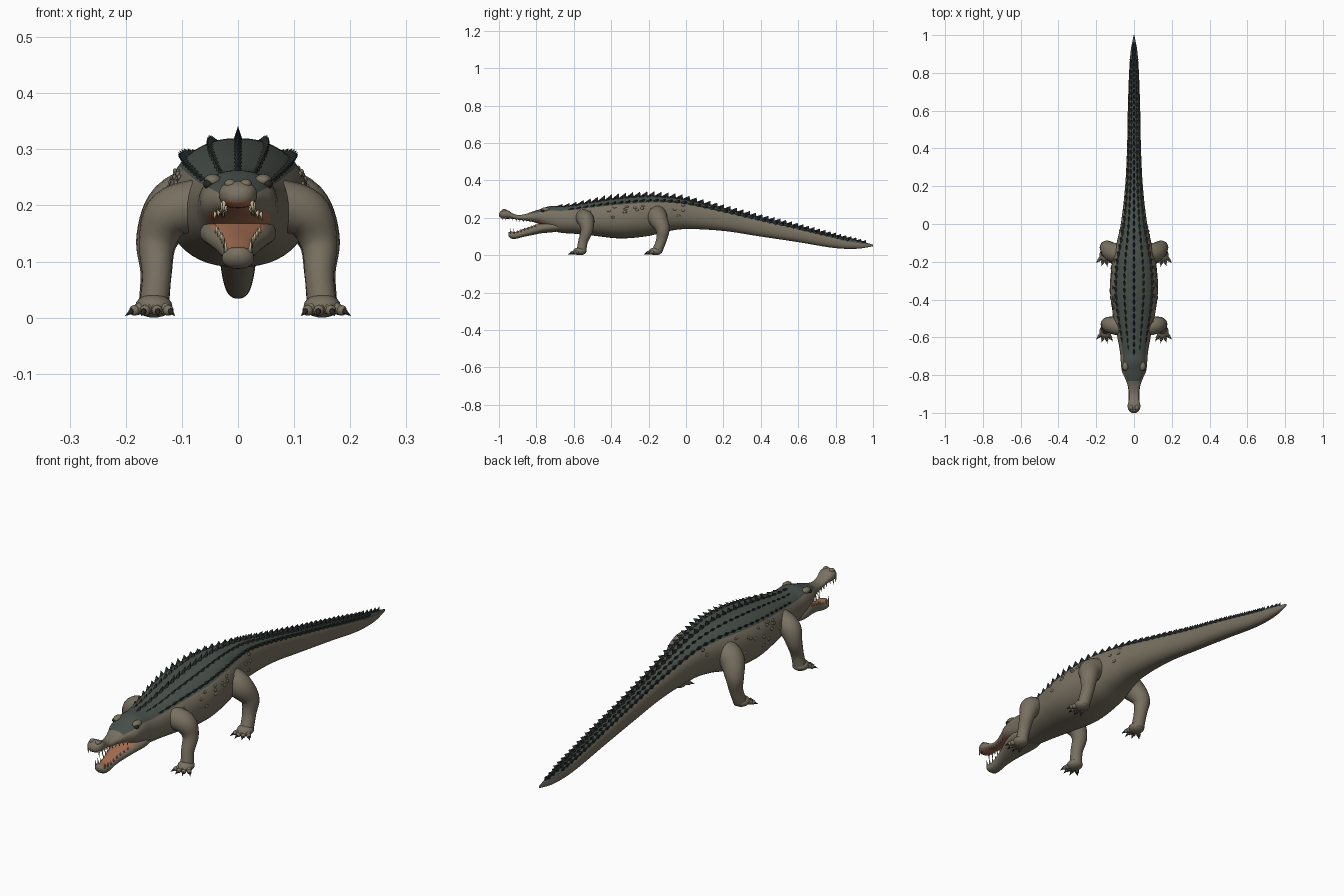
import bpy, bmesh, math, random
from mathutils import Vector, Matrix

random.seed(4)
cube = bpy.data.objects.get("Cube")
if cube:
    bpy.data.objects.remove(cube, do_unlink=True)


def material(name, rgb):
    m = bpy.data.materials.new(name)
    m.use_nodes = True
    m.diffuse_color = (*rgb, 1)
    bsdf = next(n for n in m.node_tree.nodes if n.type == 'BSDF_PRINCIPLED')
    bsdf.inputs["Base Color"].default_value = (*rgb, 1)
    bsdf.inputs["Roughness"].default_value = 0.8
    return m


SKIN = material("tan skin", (0.19, 0.165, 0.12))
HIDE = material("dark green hide", (0.065, 0.08, 0.07))
SCUTE = material("blackish scute", (0.025, 0.033, 0.03))
MOUTH = material("orange mouth", (0.36, 0.15, 0.08))
TOOTH = material("ivory tooth", (0.5, 0.43, 0.28))
CLAW = material("dark claw", (0.02, 0.02, 0.018))


def finish(name, bm, mats, smooth=True):
    bmesh.ops.recalc_face_normals(bm, faces=bm.faces)
    for f in bm.faces:
        f.smooth = smooth
    me = bpy.data.meshes.new(name)
    bm.to_mesh(me)
    bm.free()
    for m in mats:
        me.materials.append(m)
    ob = bpy.data.objects.new(name, me)
    bpy.context.collection.objects.link(ob)
    return ob


def interp(rows, t):
    """Smooth curve through rows, keyed by their first column."""
    last = len(rows) - 1
    i = max(k for k in range(last) if rows[k][0] <= t or k == 0)
    a, b = rows[i], rows[i + 1]
    p, q = rows[max(i - 1, 0)], rows[min(i + 2, last)]
    h = b[0] - a[0]
    s = (t - a[0]) / h
    out = []
    for c in range(1, len(a)):
        m0 = (b[c] - p[c]) / (b[0] - p[0]) * h
        m1 = (q[c] - a[c]) / (q[0] - a[0]) * h
        d = b[c] - a[c]
        out.append(a[c] + s * (m0 + s * ((3 * d - 2 * m0 - m1) + s * (m0 + m1 - 2 * d))))
    return out


def surf(rows, y, a, n=2.25):
    """Point on a lofted form; a is the angle away from straight up."""
    top, bottom, hw = interp(rows, y)
    s, c = math.sin(a), math.cos(a)
    e = 2 / n
    return Vector((hw * math.copysign(abs(s) ** e, s), y,
                   (top + bottom) / 2 + (top - bottom) / 2 * math.copysign(abs(c) ** e, c)))


def skin_rings(bm, rings, rule=None):
    vs = [[bm.verts.new(p) for p in r] for r in rings]
    n = len(vs[0])
    for r0, r1 in zip(vs, vs[1:]):
        for j in range(n):
            k = (j + 1) % n
            f = bm.faces.new((r0[j], r0[k], r1[k], r1[j]))
            if rule:
                a = (j + 0.5) / n * math.tau
                f.material_index = rule((r0[j].co.y + r1[j].co.y) / 2, min(a, math.tau - a))
    bm.faces.new(vs[0])
    bm.faces.new(vs[-1])


def loft(name, rows, count, mats, rule):
    bm = bmesh.new()
    y0, y1 = rows[0][0], rows[-1][0]
    skin_rings(bm, [[surf(rows, y0 + (y1 - y0) * i / count, j / 48 * math.tau)
                     for j in range(48)] for i in range(count + 1)], rule)
    return finish(name, bm, mats)


def cone(bm, a, b, r1, r2=0.0, seg=8):
    a, b = Vector(a), Vector(b)
    d = b - a
    mat = Matrix.Translation((a + b) / 2) @ d.to_track_quat('Z', 'Y').to_matrix().to_4x4()
    bmesh.ops.create_cone(bm, cap_ends=True, segments=seg, radius1=r1, radius2=r2,
                          depth=d.length, matrix=mat)


def ball(bm, centre, size):
    bmesh.ops.create_uvsphere(bm, u_segments=16, v_segments=10, radius=1,
                              matrix=Matrix.Translation(centre) @ Matrix.Diagonal((*size, 1)))


# Body, tail, skull and upper jaw: y, top, bottom, half width
BODY = [(-1, .225, .208, .013), (-.985, .24, .198, .029), (-.96, .243, .195, .034),
        (-.93, .226, .195, .027), (-.9, .215, .19, .026), (-.86, .22, .185, .032),
        (-.82, .234, .178, .046), (-.78, .246, .165, .064), (-.73, .262, .14, .07),
        (-.68, .262, .122, .074), (-.6, .27, .115, .088), (-.5, .288, .105, .108),
        (-.35, .31, .09, .127), (-.2, .32, .103, .116), (-.1, .314, .128, .092),
        (0, .3, .14, .07), (.2, .252, .13, .047), (.4, .202, .1, .037),
        (.6, .155, .07, .033), (.8, .105, .038, .026), (.92, .077, .035, .017),
        (1, .057, .048, .002)]


def body_rule(y, a):
    if y < -.76 and a > 2.1:
        return 2
    return int(y > -.83 and a < .86 + max(0, y - .4) * .6)


loft("body_and_upper_jaw", BODY, 200, [SKIN, HIDE, MOUTH], body_rule)

# Lower jaw
JAW = [(-.95, .122, .104, .012), (-.938, .126, .09, .027), (-.91, .125, .088, .028),
       (-.87, .14, .098, .031), (-.82, .157, .108, .043), (-.77, .173, .118, .06),
       (-.72, .18, .122, .068), (-.67, .17, .13, .06)]
loft("lower_jaw", JAW, 40, [SKIN, MOUTH], lambda y, a: int(a < .95 and y > -.935))

# Teeth along both jaws
bm = bmesh.new()
for side in (1, -1):
    for rows, first, count, ang, up in ((BODY, -.982, 10, 2.25, -1), (JAW, -.938, 8, .85, 1)):
        for i in range(count):
            base = surf(rows, first + i * .019, side * ang)
            size = .024 if i < 2 else random.uniform(.011, .017)
            cone(bm, base - Vector((0, 0, up * .004)),
                 base + Vector((side * .003, -.002, up * size)), .0042)
finish("teeth", bm, [TOOTH])

# Eyes, brows and nostrils
eyes, bumps = bmesh.new(), bmesh.new()
for side in (1, -1):
    ball(eyes, (side * .053, -.765, .238), (.009, .011, .009))
    ball(bumps, (side * .045, -.752, .244), (.016, .024, .012))
    ball(bumps, (side * .014, -.972, .238), (.011, .014, .009))
finish("eyes", eyes, [CLAW])
finish("brows_and_nostrils", bumps, [SKIN])


# Armour: swept-back ridged scutes in rows along the back and tail
def scute(bm, y, a, length, width, height):
    hw = interp(BODY, y)[2]
    da = min(width / max(hw, .012), .45)
    out = surf(BODY, y, a) - surf(BODY, y, a + math.pi)
    apex = surf(BODY, min(y + length * .45, .99), a) + out.normalized() * height
    corners = [surf(BODY, y + dy * length / 2, a + s * da) - out * .02
               for dy, s in ((-1, 0), (0, 1), (1, 0), (0, -1))]
    vs = [bm.verts.new(p) for p in corners]
    tip = bm.verts.new(apex)
    bm.faces.new(vs)
    for i in range(4):
        bm.faces.new((vs[i], vs[(i + 1) % 4], tip))


def scute_row(name, angle, start, end, height, width):
    bm = bmesh.new()
    for side in ((1, -1) if angle else (1,)):
        y = start
        while y < end:
            length = .042 - .014 * max(0, y)
            grow = min(1, .45 + (y - start) * 2.5) * (1 - .35 * max(0, y))
            scute(bm, y, side * angle, length, width, height * grow)
            y += length * .9
    finish(name, bm, [SCUTE], False)


scute_row("crest_scutes", 0, -.68, .97, .022, .006)
scute_row("inner_scutes", .36, -.66, .95, .013, .008)
scute_row("outer_scutes", .8, -.62, .88, .017, .009)

# Small flank knobs
bm = bmesh.new()
for i in range(44):
    p = surf(BODY, random.uniform(-.55, 0), random.choice((1, -1)) * random.uniform(1, 1.7))
    ball(bm, p, (.004, .01, .006))
finish("flank_knobs", bm, [SKIN])

# Legs: step, x, y, z, radius
FRONT = [(0, .06, -.55, .205, .045), (1, .12, -.535, .185, .045), (2, .144, -.53, .135, .033),
         (3, .145, -.55, .075, .026), (4, .15, -.56, .02, .026)]
HIND = [(0, .05, -.16, .225, .055), (1, .112, -.15, .195, .052), (2, .144, -.125, .14, .038),
        (3, .146, -.132, .08, .028), (4, .15, -.155, .02, .027)]


def tube(bm, rows, side, count=24, seg=20):
    rings = []
    for i in range(count + 1):
        t = rows[-1][0] * i / count
        *c, r = interp(rows, t)
        tan = Vector(interp(rows, t + .01)[:3]) - Vector(interp(rows, t - .01)[:3])
        u = tan.cross(Vector((0, 1, 0))).normalized()
        v = tan.cross(u).normalized()
        ring = [Vector(c) + (u * math.cos(k) + v * math.sin(k)) * r
                for k in (j / seg * math.tau for j in range(seg))]
        rings.append([Vector((p.x * side, p.y, p.z)) for p in ring])
    skin_rings(bm, rings)


for side, hand in ((1, "left"), (-1, "right")):
    for rows, end in ((FRONT, "front"), (HIND, "hind")):
        leg, claws = bmesh.new(), bmesh.new()
        tube(leg, rows, side)
        _, fx, fy, _, _ = rows[-1]
        ball(leg, (side * fx, fy - .008, .021), (.033, .036, .021))
        # Four fanned toes with claws
        for ang in (-.55, -.12, .32, .78):
            d = Vector((side * math.sin(ang), -math.cos(ang), 0))
            root = Vector((side * fx, fy, .022)) + d * .012
            knuckle = root + d * .037 + Vector((0, 0, -.009))
            cone(leg, root, knuckle, .014, .009, 10)
            ball(leg, knuckle, (.0095, .0095, .0095))
            cone(claws, knuckle + Vector((0, 0, .002)), knuckle + d * .024 - Vector((0, 0, .01)), .0075)
        finish(f"{hand}_{end}_leg", leg, [SKIN])
        finish(f"{hand}_{end}_claws", claws, [CLAW])
